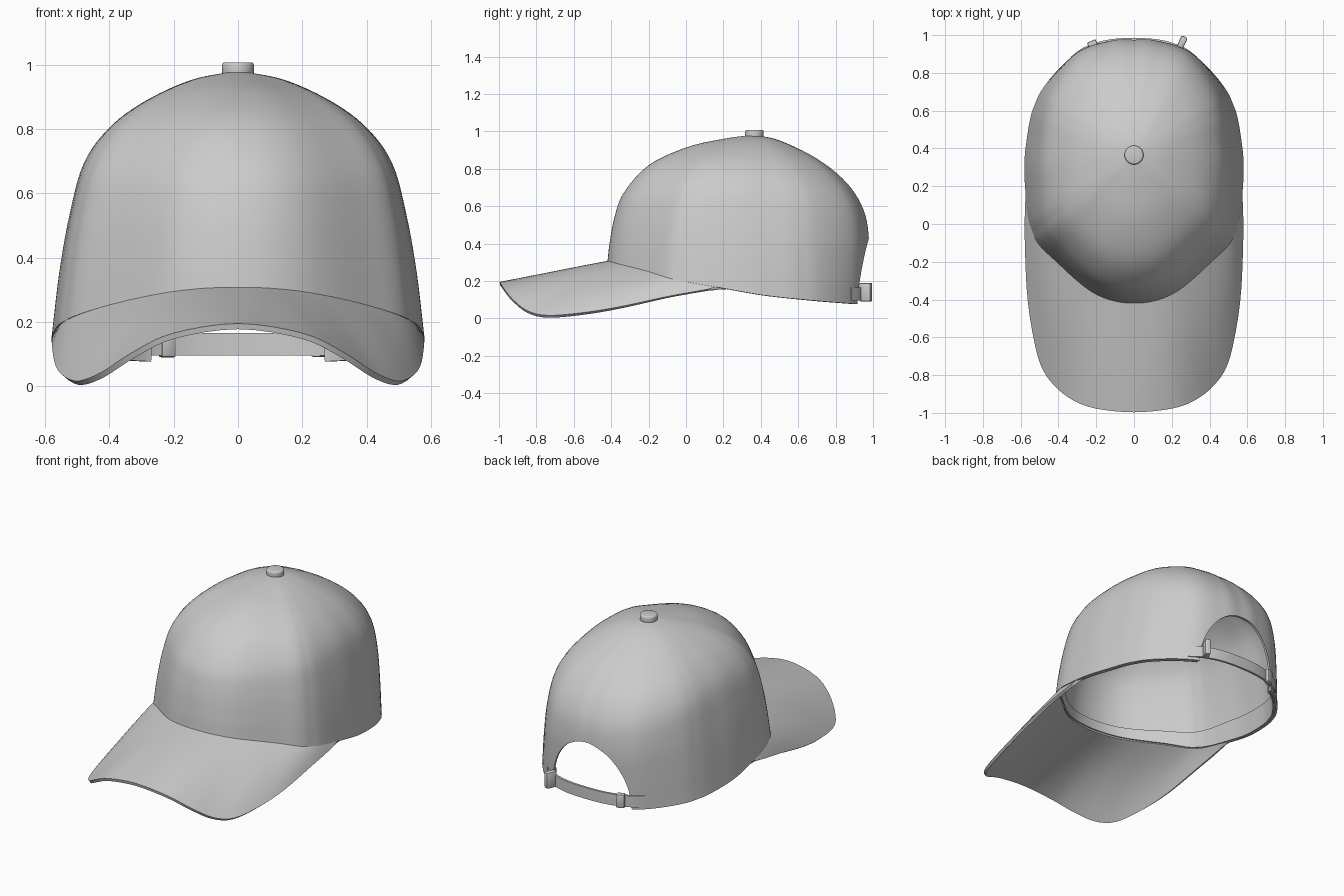
import bpy, bmesh, math
from mathutils import Vector

if "Cube" in bpy.data.objects:
    bpy.data.objects.remove(bpy.data.objects["Cube"])

APEX_Y, APEX_Z = 0.36, 0.975


def spline(pts, steps, closed=False):
    """Catmull-Rom curve through the points."""
    p = [Vector(q) for q in pts]
    if closed:
        ctrl, spans = [p[-1]] + p + p[:2], len(p)
    else:
        ctrl, spans = [2 * p[0] - p[1]] + p + [2 * p[-1] - p[-2]], len(p) - 1
    out = []
    for i in range(spans):
        a, b, c, d = ctrl[i:i + 4]
        for k in range(steps):
            t = k / steps
            out.append(0.5 * (2 * b + (c - a) * t + (2 * a - 5 * b + 4 * c - d) * t * t
                              + (3 * b - a - 3 * c + d) * t ** 3))
    if not closed:
        out.append(p[-1])
    return out


def mirrored(pts):
    return [(-x, y, z) for x, y, z in reversed(pts[1:])] + list(pts)


def apply_modifiers(ob):
    bpy.context.view_layer.objects.active = ob
    for m in list(ob.modifiers):
        bpy.ops.object.modifier_apply(modifier=m.name)


def smooth(ob, angle=40):
    bpy.ops.object.select_all(action='DESELECT')
    ob.select_set(True)
    bpy.context.view_layer.objects.active = ob
    bpy.ops.object.shade_smooth_by_angle(angle=math.radians(angle))


def sheet(name, rows, thickness, closed=False):
    """Grid of quads through rows of points, thickened to cloth."""
    bm = bmesh.new()
    vs = [[bm.verts.new(p) for p in row] for row in rows]
    n, m = len(vs), len(vs[0])
    for i in range(n if closed else n - 1):
        for j in range(m - 1):
            a, b = vs[i], vs[(i + 1) % n]
            bm.faces.new((a[j], a[j + 1], b[j + 1], b[j]))
    bmesh.ops.remove_doubles(bm, verts=bm.verts, dist=1e-4)
    bmesh.ops.recalc_face_normals(bm, faces=bm.faces)
    mesh = bpy.data.meshes.new(name)
    bm.to_mesh(mesh)
    bm.free()
    ob = bpy.data.objects.new(name, mesh)
    bpy.context.collection.objects.link(ob)
    s = ob.modifiers.new("thickness", 'SOLIDIFY')
    s.thickness, s.offset = thickness, 0
    apply_modifiers(ob)
    return ob


# Crown: rim half-curve, and normalised (radius, height) meridians
RIM = [(0, -.413, .302), (.2, -.365, .29), (.4, -.2, .25), (.53, -.05, .205), (.57, .2, .16),
       (.565, .42, .122), (.505, .68, .095), (.32, .9, .078), (.12, .965, .075), (0, .97, .075)]
FRONT = [(0, 1), (.21, .966), (.46, .9), (.718, .76), (.885, .55), (.95, .36), (.985, .15), (1, 0)]
SIDE = [(0, 1), (.26, .963), (.52, .877), (.7, .78), (.826, .656), (.9, .47), (.957, .25), (1, 0)]
BACK = [(0, 1), (.23, .965), (.557, .856), (.81, .715), (.955, .555), (1, .378), (.99, .19), (.965, 0)]
SEAMS = [math.radians(d) for d in (53, 118)]


def meridian(p, scale=1.0):
    a = math.atan2(abs(p.x), APEX_Y - p.y)
    c = math.cos(a)
    wf, wb = max(0, c) ** 2, max(0, -c) ** 2
    prof = [Vector(f) * wf + Vector(b) * wb + Vector(s) * (1 - c * c)
            for f, s, b in zip(FRONT, SIDE, BACK)]
    groove = 1 - 0.006 * sum(math.exp(-((a - s) / .035) ** 2) for s in SEAMS)
    k = scale * groove
    return [Vector((p.x * q.x * k, APEX_Y + (p.y - APEX_Y) * q.x * k,
                    p.z + q.y * (APEX_Z - p.z))) for q in spline(prof, 5)]


rim = spline(mirrored(RIM)[1:], 9, closed=True)
crown = sheet("crown", [meridian(p) for p in rim], .014, closed=True)
sweatband = sheet("sweatband", [meridian(p, .975)[-4:] for p in rim], .01, closed=True)

# Arched opening at the back
bpy.ops.mesh.primitive_cylinder_add(vertices=64, radius=1, depth=.7,
                                    location=(0, 1.0, .08), rotation=(math.pi / 2, 0, 0))
cutter = bpy.context.object
cutter.scale = (.27, .36, 1)
cutter.hide_render = True
for ob in (crown, sweatband):
    b = ob.modifiers.new("opening", 'BOOLEAN')
    b.operation, b.object, b.solver = 'DIFFERENCE', cutter, 'EXACT'
    apply_modifiers(ob)
    smooth(ob)
bpy.data.objects.remove(cutter)

# Brim: surface between the crown rim and the curved outer edge
EDGE = [(0, -.995, .186), (.2, -.975, .156), (.32, -.93, .1), (.42, -.85, .036), (.49, -.74, .01),
        (.535, -.55, .025), (.56, -.35, .058), (.57, -.1, .113), (.57, .05, .14), (.565, .18, .163)]
inner = spline(mirrored(RIM[:5]), 9)
outer = spline(mirrored(EDGE), 4)
brim_rows = []
for a, b in zip(inner, outer):
    a = Vector((a.x * .99, a.y + .012, a.z))
    bulge = .03 * min(1, 2 * abs(b.x)) * (a - b).length
    brim_rows.append([a.lerp(b, j / 12) + Vector((0, 0, bulge * math.sin(math.pi * j / 12)))
                      for j in range(13)])
brim = sheet("brim", brim_rows, .018)
smooth(brim, 50)

# Adjustable strap across the opening
path = spline([(-.33, .88), (-.26, .93), (-.14, .968), (0, .978), (.14, .968), (.26, .93), (.33, .88)], 6)
strap = sheet("strap", [[(q.x, q.y, .095), (q.x, q.y, .165)] for q in path], .014)
smooth(strap)


def clip(name, loc, size, turn):
    bpy.ops.mesh.primitive_cube_add(size=1, location=loc, rotation=(0, 0, turn))
    ob = bpy.context.object
    ob.name, ob.scale = name, size
    bpy.ops.object.transform_apply(location=False, rotation=False)
    m = ob.modifiers.new("rounding", 'BEVEL')
    m.width, m.segments = .008, 2
    apply_modifiers(ob)
    smooth(ob)


clip("strap_buckle", (.255, .962, .14), (.035, .065, .1), -.45)
clip("strap_keeper", (-.22, .953, .132), (.05, .035, .085), .4)

# Button on top
bpy.ops.mesh.primitive_cylinder_add(vertices=32, radius=.05, depth=.045, location=(0, .365, .985))
button = bpy.context.object
button.name = "top_button"
bev = button.modifiers.new("rounding", 'BEVEL')
bev.width, bev.segments = .01, 3
apply_modifiers(button)
smooth(button)
